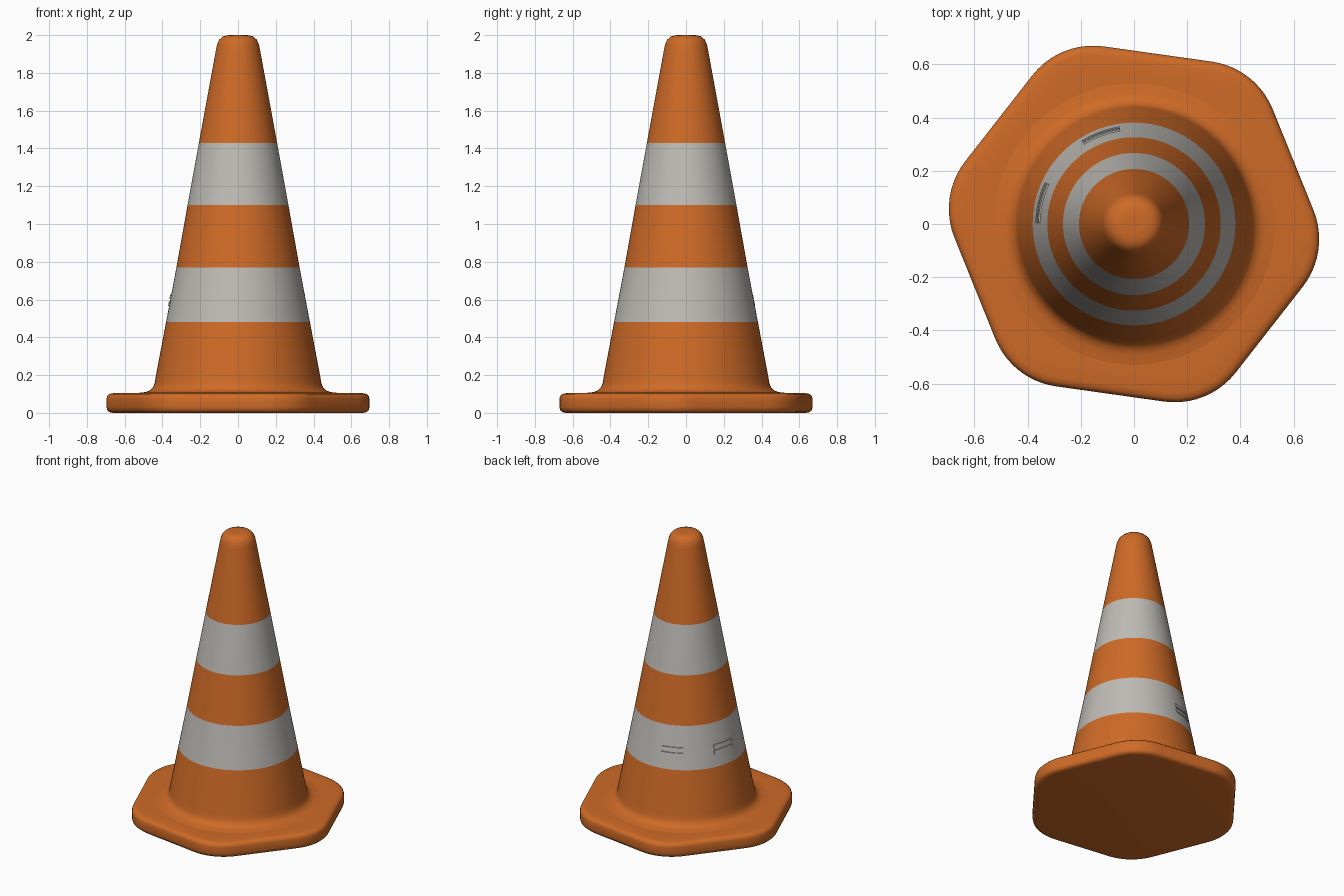
import bpy, bmesh
from math import sin, cos, radians, pi

if "Cube" in bpy.data.objects:
    bpy.data.objects.remove(bpy.data.objects["Cube"])


def material(name, rgb):
    m = bpy.data.materials.new(name)
    m.diffuse_color = (*rgb, 1)
    m.use_nodes = True
    m.node_tree.nodes["Principled BSDF"].inputs["Base Color"].default_value = m.diffuse_color
    return m


ORANGE = material("cone orange", (0.62, 0.145, 0.02))
GREY = material("reflective grey", (0.52, 0.50, 0.47))


def loft(name, rings, mats, closed=True, pick=None):
    """Bridge a list of point rings, cap the ends, colour faces by height."""
    bm = bmesh.new()
    vr = [[bm.verts.new(p) for p in ring] for ring in rings]
    n = len(vr[0])
    for a, b in zip(vr, vr[1:]):
        for i in range(n):
            j = (i + 1) % n
            f = bm.faces.new((a[i], a[j], b[j], b[i]))
            f.smooth = True
    caps = [bm.faces.new(vr[0][::-1]), bm.faces.new(vr[-1])]
    bmesh.ops.recalc_face_normals(bm, faces=bm.faces)
    if pick:
        for f in bm.faces:
            f.material_index = pick(f.calc_center_median().z)
    me = bpy.data.meshes.new(name)
    bm.to_mesh(me)
    bm.free()
    for m in mats:
        me.materials.append(m)
    ob = bpy.data.objects.new(name, me)
    bpy.context.collection.objects.link(ob)
    bpy.ops.object.select_all(action='DESELECT')
    ob.select_set(True)
    bpy.context.view_layer.objects.active = ob
    bpy.ops.object.shade_smooth_by_angle(angle=radians(40))
    return ob


# Rounded hexagonal base
def hex_ring(inset, z, reach=0.41, fillet=0.29, steps=10):
    pts = []
    for k in range(6):
        mid = radians(-8 + 60 * k)
        for s in range(steps + 1):
            a = mid + radians(-30 + 60 * s / steps)
            r = fillet - inset
            pts.append((reach * cos(mid) + r * cos(a), reach * sin(mid) + r * sin(a), z))
    return pts


base_profile = [(0.035, 0), (0.015, 0.004), (0.004, 0.014), (0, 0.03), (0, 0.075),
                (0.004, 0.09), (0.015, 0.1), (0.035, 0.104), (0.1, 0.105)]
loft("base", [hex_ring(i, z) for i, z in base_profile], [ORANGE])

# Tapered cone with flared foot, rounded tip and two reflective bands
SEG = 96
cone_profile = [(0.54, 0.102), (0.52, 0.107), (0.49, 0.11), (0.467, 0.119), (0.45, 0.135),
                (0.441, 0.16), (0.436, 0.19), (0.381, 0.48), (0.326, 0.77),
                (0.267, 1.10), (0.207, 1.43), (0.117, 1.92), (0.111, 1.95),
                (0.1, 1.975), (0.082, 1.992), (0.06, 1.999), (0.03, 2.0)]


def cone_radius(z):
    return 0.381 - (z - 0.48) * 0.1832


loft("cone", [[(r * cos(2 * pi * i / SEG), r * sin(2 * pi * i / SEG), z) for i in range(SEG)]
              for r, z in cone_profile], [ORANGE, GREY],
     pick=lambda z: int(0.48 < z < 0.77 or 1.10 < z < 1.43))


# Pairs of thin raised bars on the lower band
def curved_bar(name, a0, a1, z0, z1, steps=8):
    rings = []
    for s in range(steps + 1):
        a = radians(a0 + (a1 - a0) * s / steps)
        rings.append([((cone_radius(z) + d) * cos(a), (cone_radius(z) + d) * sin(a), z)
                      for d, z in ((-0.006, z0), (0.005, z0), (0.005, z1), (-0.006, z1))])
    loft(name, rings, [GREY])


for label, a0, a1 in (("back", 98.5, 122), ("left", 155, 179.5)):
    curved_bar(label + "_lower_bar", a0, a1, 0.565, 0.592)
    curved_bar(label + "_upper_bar", a0, a1, 0.602, 0.628)
